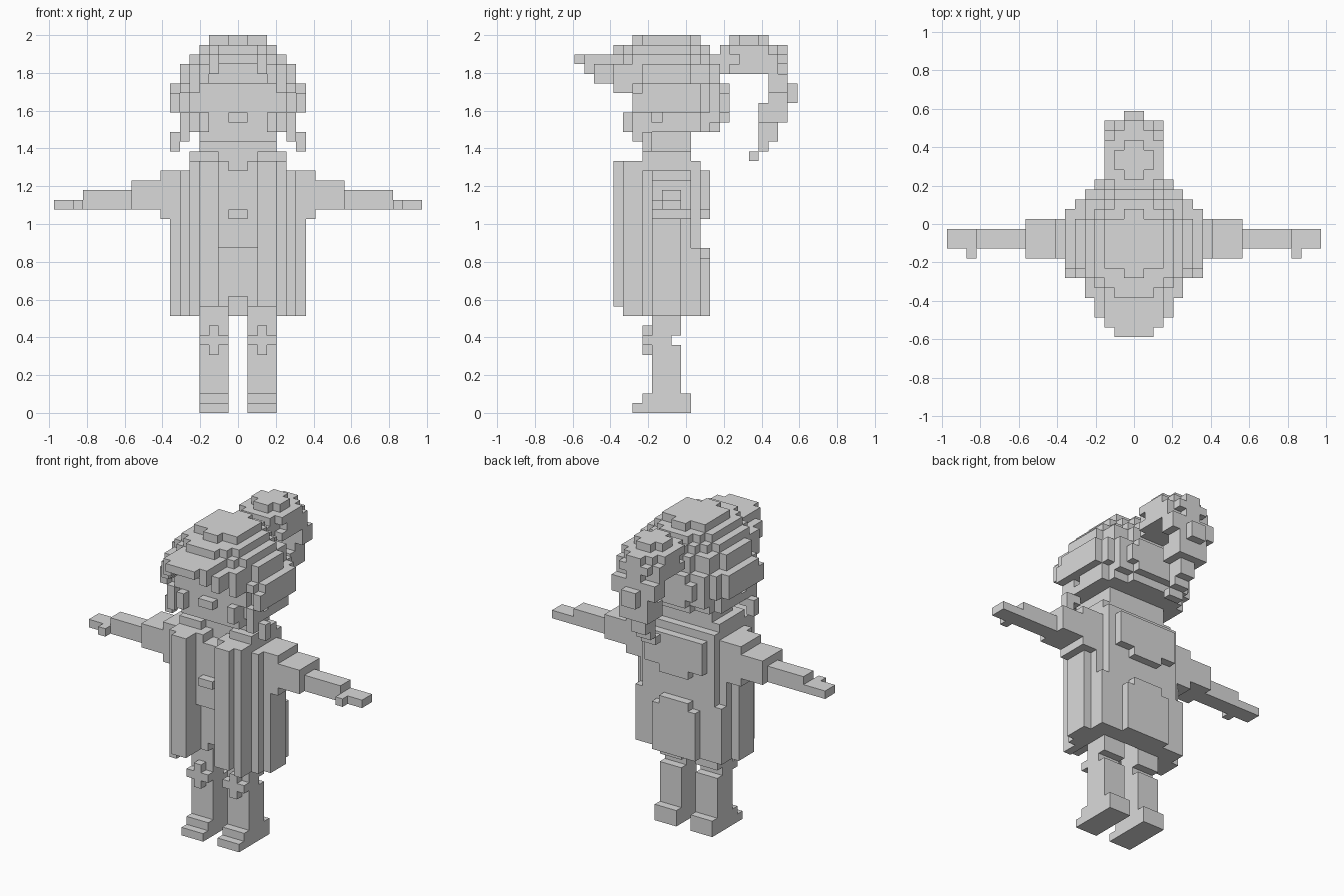
import bpy, bmesh, math

if "Cube" in bpy.data.objects:
    bpy.data.objects.remove(bpy.data.objects["Cube"])

U = 2 / 39            # edge of one block
Y0 = -11.5            # block index of the foremost face

grey = bpy.data.materials.new("neutral_grey")
grey.diffuse_color = (0.7, 0.7, 0.7, 1)
grey.use_nodes = True
grey.node_tree.nodes["Principled BSDF"].inputs["Base Color"].default_value = grey.diffuse_color


def box(x0, x1, y0, y1, z0, z1):
    return {(x, y, z) for x in range(x0, x1) for y in range(y0, y1) for z in range(z0, z1)}


def mid(w, y0, y1, z0, z1):
    return box(-w, w, y0, y1, z0, z1)


def mirror(cells):
    return cells | {(-1 - x, y, z) for x, y, z in cells}


def oval(w, y0, y1, z0, z1, p=2.3):
    c, h = (y0 + y1) / 2, (y1 - y0) / 2
    return {(x, y, z) for x, y, z in mid(w, y0, y1, z0, z1)
            if (abs(x + .5) / w) ** p + (abs(y + .5 - c) / h) ** p <= 1.02}


def build(name, cells):
    """Skin a set of blocks with its outer faces only."""
    bm = bmesh.new()
    for c in cells:
        for a in range(3):
            for s in (0, 1):
                n = list(c)
                n[a] += 2 * s - 1
                if tuple(n) in cells:
                    continue
                b, d = (a + 1) % 3, (a + 2) % 3
                pts = []
                for e, f in ((0, 0), (1, 0), (1, 1), (0, 1)):
                    q = list(c)
                    q[a] += s
                    q[b] += e
                    q[d] += f
                    pts.append((q[0] * U, (q[1] + Y0) * U, q[2] * U))
                if not s:
                    pts.reverse()
                bm.faces.new([bm.verts.new(p) for p in pts])
    bmesh.ops.remove_doubles(bm, verts=bm.verts[:], dist=U * .05)
    bmesh.ops.dissolve_limit(bm, angle_limit=math.radians(1),
                             verts=bm.verts[:], edges=bm.edges[:])
    me = bpy.data.meshes.new(name)
    bm.to_mesh(me)
    bm.free()
    me.materials.append(grey)
    bpy.context.collection.objects.link(bpy.data.objects.new(name, me))


# Legs with knee patch, knee hollow and stepped shoe
leg = box(1, 4, 8, 11, 2, 12) - box(1, 4, 10, 11, 7, 8)
leg |= box(2, 3, 7, 8, 6, 9) | box(1, 4, 7, 8, 7, 8)
build("legs", mirror(leg))
build("shoes", mirror(box(1, 4, 6, 12, 0, 1) | box(1, 4, 7, 12, 1, 2)))

# Torso: shirt and hips behind the open jacket
torso = mid(5, 6, 12, 12, 25) | mirror(box(1, 5, 6, 12, 11, 12)) | mid(1, 5, 6, 20, 21)
build("torso", torso - mid(2, 6, 7, 11, 17))

# Jacket: front panels stepping back to the sides, with a wide flat back
jacket = box(2, 4, 4, 7, 11, 25) | box(4, 5, 5, 12, 10, 25)
jacket |= box(5, 6, 7, 12, 10, 25) | box(6, 7, 8, 11, 10, 25)
jacket |= box(0, 6, 11, 13, 10, 17) | box(0, 5, 11, 13, 17, 20) | box(0, 6, 11, 12, 17, 25)
jacket |= box(2, 4, 4, 8, 25, 26) | box(2, 5, 5, 12, 25, 26)
build("jacket", mirror(jacket))

# Raised panels on the back
build("back_upper_panel", mid(5, 12, 13, 20, 26) | mid(4, 12, 14, 21, 25)
      | mid(2, 12, 14, 20, 21))
build("back_lower_panel", mid(3, 12, 14, 10, 16) | mid(2, 12, 14, 16, 17))

# Collar and neck
build("collar", mirror(box(3, 5, 7, 12, 25, 27) | box(1, 3, 6, 8, 24, 26)
                       | box(2, 3, 7, 9, 26, 27)) | mid(4, 8, 12, 25, 27))
build("neck", mid(2, 8, 12, 24, 30) | mid(4, 8, 12, 27, 29))

# Arms held straight out, with hands and thumbs
arm = box(7, 8, 8, 12, 20, 25) | box(7, 11, 8, 12, 21, 24) | box(11, 16, 9, 11, 21, 23)
build("arms", mirror(arm | box(6, 7, 8, 12, 20, 25)))
build("hands", mirror(box(16, 19, 9, 11, 21, 22) | box(16, 17, 8, 9, 21, 22)))

# Head: rounded layers from cap crown down to jaw
head = mid(3, 7, 12, 38, 39) | mid(1, 6, 13, 38, 39)
for w, y0, y1, z0, z1 in ((4, 4, 14, 37, 38), (5, 4, 14, 36, 37), (6, 4, 15, 34, 36),
                          (7, 4, 16, 33, 34), (7, 5, 16, 31, 33), (6, 6, 16, 30, 31),
                          (6, 6, 15, 29, 30)):
    head |= oval(w, y0, y1, z0, z1)
head -= mid(4, 4, 6, 29, 34)                 # face set back under the brim
head |= mid(4, 6, 8, 29, 34) | mid(4, 6, 9, 28, 29)
build("head", head)
build("nose", mid(1, 5, 6, 30, 31))
build("cheeks", mirror(box(3, 4, 5, 6, 29, 31)))

# Curved cap brim
brim = box(0, 2, 0, 7, 36, 37) | box(2, 3, 1, 7, 35, 37)
brim |= box(3, 4, 2, 7, 34, 36) | box(4, 5, 4, 7, 33, 36)
build("cap_brim", mirror(brim))

# Hair locks beside the face
build("side_locks", mirror(box(6, 7, 7, 8, 27, 29) | box(5, 6, 6, 8, 28, 31)
                           | box(6, 7, 6, 8, 31, 33)))

# Ponytail: rounded bun on the cap and a tapering tail hanging behind
tail = mid(2, 13, 16, 36, 37)
for w, y0, y1, z0, z1 in ((2, 16, 20, 38, 39), (3, 15, 21, 37, 38), (3, 16, 22, 36, 37),
                          (3, 15, 21, 35, 36)):
    tail |= oval(w, y0, y1, z0, z1, 2)
for w, y0, y1, z0, z1 in ((1, 15, 22, 35, 38), (3, 19, 21, 35, 37), (3, 20, 22, 34, 35),
                          (2, 20, 22, 32, 34), (1, 22, 23, 32, 34), (2, 19, 22, 30, 32),
                          (1, 19, 21, 28, 30), (1, 19, 20, 27, 28), (1, 18, 19, 26, 27),
                          (3, 20, 22, 33, 34)):
    tail |= mid(w, y0, y1, z0, z1)
build("ponytail", tail)
